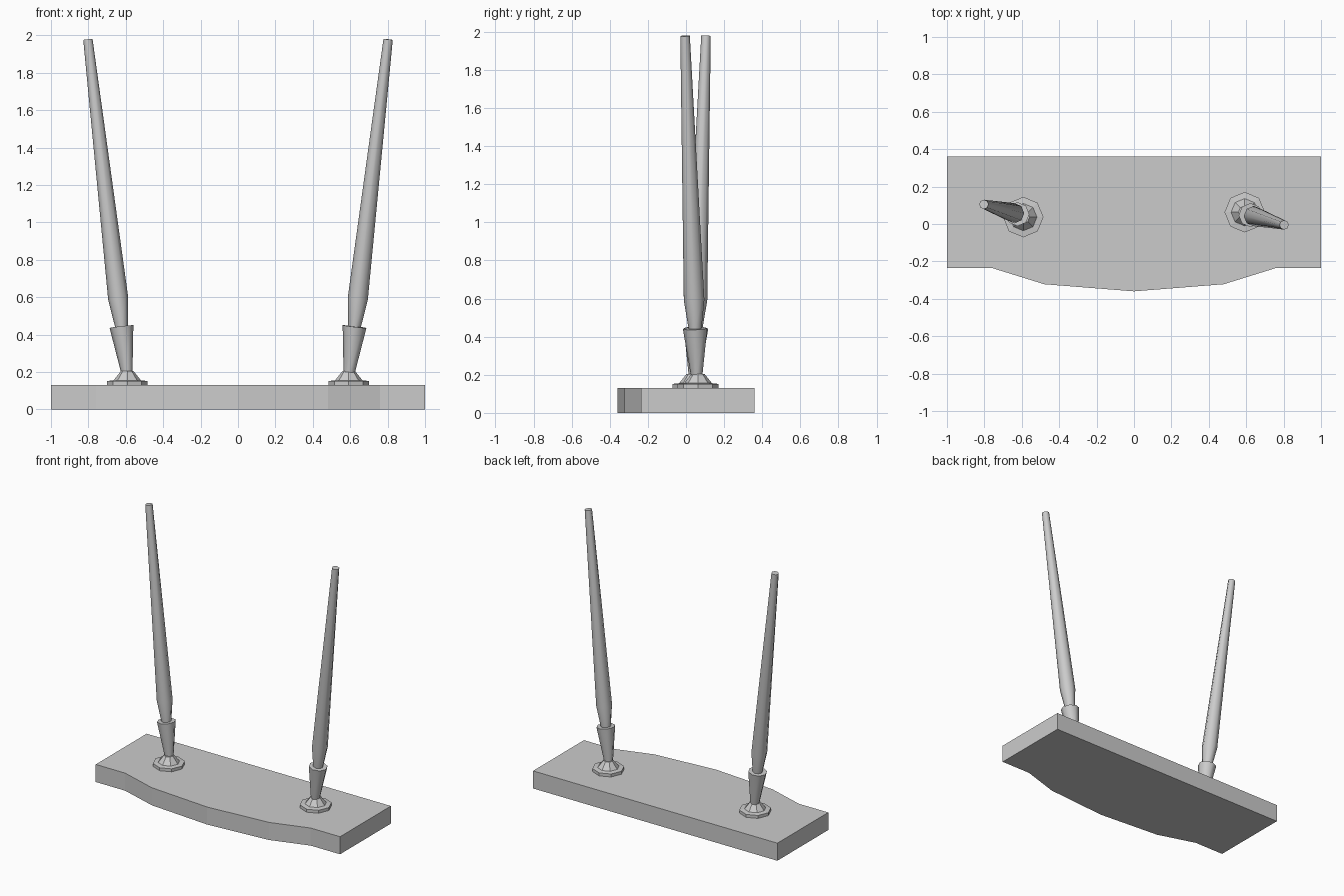
import bpy, bmesh, math
from mathutils import Vector, Matrix

# Remove the default cube
cube = bpy.data.objects.get("Cube")
if cube:
    bpy.data.objects.remove(cube, do_unlink=True)

# One grey for everything
grey = bpy.data.materials.new("plain grey")
grey.use_nodes = True
COLOUR = (0.6, 0.6, 0.6, 1)
grey.diffuse_color = COLOUR
grey.node_tree.nodes["Principled BSDF"].inputs["Base Color"].default_value = COLOUR

SIDES = 8


def finish(name, bm, smooth=False):
    bmesh.ops.recalc_face_normals(bm, faces=bm.faces)
    mesh = bpy.data.meshes.new(name)
    bm.to_mesh(mesh)
    bm.free()
    mesh.materials.append(grey)
    obj = bpy.data.objects.new(name, mesh)
    bpy.context.collection.objects.link(obj)
    if smooth:
        bpy.ops.object.select_all(action="DESELECT")
        obj.select_set(True)
        bpy.context.view_layer.objects.active = obj
        bpy.ops.object.shade_smooth_by_angle(angle=math.radians(50))
    return obj


def turned(name, profile, matrix, smooth):
    """Closed lathe shape from (radius, height) pairs."""
    bm = bmesh.new()
    rings = []
    for r, h in profile:
        angles = [math.tau * i / SIDES for i in range(SIDES)]
        rings.append([bm.verts.new(matrix @ Vector((r * math.cos(a), r * math.sin(a), h)))
                      for a in angles])
    for low, high in zip(rings, rings[1:]):
        for i in range(SIDES):
            j = (i + 1) % SIDES
            bm.faces.new((low[i], low[j], high[j], high[i]))
    bm.faces.new(rings[0])
    bm.faces.new(rings[-1])
    return finish(name, bm, smooth)


# Base slab with a bowed front edge
HEIGHT = 0.13
half = [(0.48, -0.322), (0.76, -0.235), (1, -0.235), (1, 0.36)]
outline = [(0, -0.36)] + half + [(-x, y) for x, y in reversed(half)]
bm = bmesh.new()
bottom = bm.faces.new([bm.verts.new((x, y, 0)) for x, y in outline])
top = bmesh.ops.extrude_face_region(bm, geom=[bottom], use_keep_orig=True)["geom"]
bmesh.ops.translate(bm, vec=(0, 0, HEIGHT),
                    verts=[v for v in top if isinstance(v, bmesh.types.BMVert)])
finish("base", bm)

# Pen stands, the second one turned half round
foot_profile = [(0.108, 0), (0.108, 0.022), (0.073, 0.026), (0.034, 0.075)]
holder_profile = [(0.03, 0), (0.064, 0.25)]
pen_profile = [(0.03, 0.2), (0.034, 0.25), (0.054, 0.4), (0.025, 1.797)]

for side, label in ((1, "left"), (-1, "right")):
    foot = Vector((side * 0.592, 0.05 + side * 0.013, HEIGHT))
    pivot = Vector((side * 0.594, 0.05 + side * 0.006, 0.195))
    tip = Vector((side * 0.803, 0.05 - side * 0.055, 1.982))
    turn = Matrix.Rotation(0 if side > 0 else math.pi, 4, "Z")
    tilt = Vector((0, 0, 1)).rotation_difference(tip - pivot).to_matrix().to_4x4()
    axis = Matrix.Translation(pivot) @ tilt @ turn
    turned(label + "_foot", foot_profile, Matrix.Translation(foot) @ turn, False)
    turned(label + "_holder", holder_profile, axis, True)
    turned(label + "_pen", pen_profile, axis, True)
